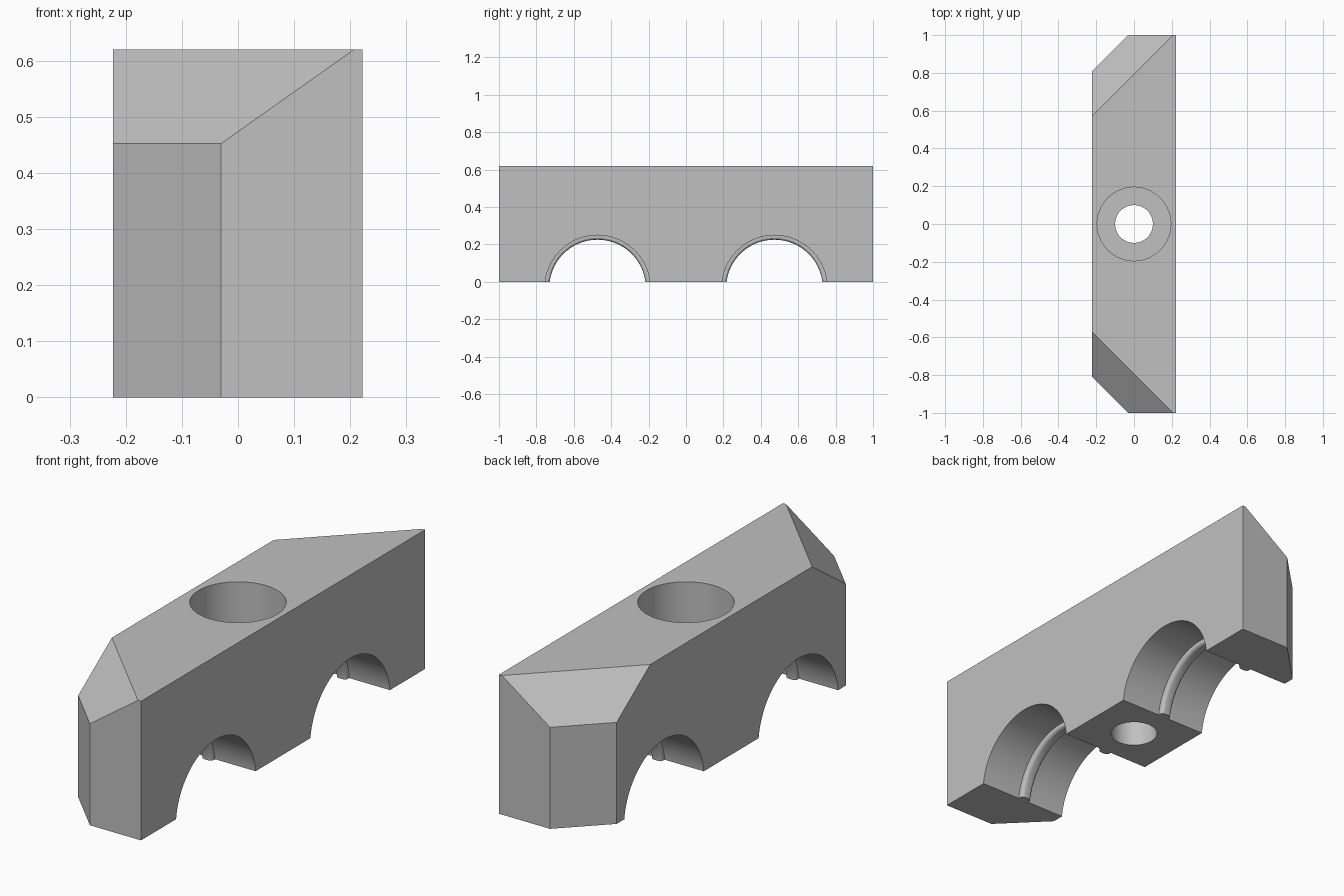
import bpy, bmesh, math
from mathutils import Matrix, Vector

if "Cube" in bpy.data.objects:
    bpy.data.objects.remove(bpy.data.objects["Cube"], do_unlink=True)

LEFT, RIGHT, HEIGHT = -0.223, 0.222, 0.62

grey = bpy.data.materials.new("plain grey")
grey.use_nodes = True
grey.diffuse_color = (0.53, 0.53, 0.53, 1)
grey.node_tree.nodes["Principled BSDF"].inputs["Base Color"].default_value = (0.53, 0.53, 0.53, 1)


def add_object(name, bm):
    bmesh.ops.recalc_face_normals(bm, faces=bm.faces[:])
    mesh = bpy.data.meshes.new(name)
    bm.to_mesh(mesh)
    bm.free()
    mesh.materials.append(grey)
    obj = bpy.data.objects.new(name, mesh)
    bpy.context.collection.objects.link(obj)
    return obj


def lathe(name, profile, matrix, segments=80):
    """Closed solid turned about z from (height, radius) points."""
    bm = bmesh.new()
    rings = []
    for z, r in profile:
        angles = [math.tau * i / segments for i in range(segments)]
        rings.append([bm.verts.new((r * math.cos(a), r * math.sin(a), z)) for a in angles])
    for low, high in zip(rings, rings[1:]):
        for i in range(segments):
            j = (i + 1) % segments
            bm.faces.new((low[i], low[j], high[j], high[i]))
    bm.faces.new(rings[0])
    bm.faces.new(rings[-1])
    bm.transform(matrix)
    return add_object(name, bm)


# Block with two cut-off vertical corners
bm = bmesh.new()
outline = [(RIGHT, -1), (RIGHT, 1), (-0.03, 1), (LEFT, 0.807), (LEFT, -0.807), (-0.03, -1)]
base = bm.faces.new([bm.verts.new((x, y, 0)) for x, y in outline])
grown = bmesh.ops.extrude_face_region(bm, geom=[base])
top = [v for v in grown["geom"] if isinstance(v, bmesh.types.BMVert)]
bmesh.ops.translate(bm, verts=top, vec=(0, 0, HEIGHT))

# Sloping facets above the cut-off corners
for side in (-1, 1):
    cut = bmesh.ops.bisect_plane(
        bm, geom=bm.verts[:] + bm.edges[:] + bm.faces[:], dist=1e-5,
        plane_co=(0.207, side, HEIGHT),
        plane_no=Vector((-0.5, 0.5 * side, math.sqrt(0.5))), clear_outer=True)
    rim = [e for e in cut["geom_cut"] if isinstance(e, bmesh.types.BMEdge)]
    bmesh.ops.holes_fill(bm, edges=rim, sides=0)
block = add_object("clamp_block", bm)

# Bolt hole with a wide counterbore
cutters = [lathe("bolt_hole_cutter",
                 [(-0.1, 0.1), (0.3, 0.1), (0.3, 0.195), (0.8, 0.195)], Matrix())]

# Arched saddles; the groove in each cutter leaves a thin rib
half_rib = [(0.3, 0.282), (0.026, 0.282), (0.025, 0.267),
            (0.021, 0.262), (0.015, 0.259), (0.009, 0.258)]
saddle = [(-x, r) for x, r in half_rib] + half_rib[::-1]
for side in (-1, 1):
    place = Matrix.Translation((-0.004, 0.473 * side, -0.033)) @ Matrix.Rotation(math.pi / 2, 4, "Y")
    cutters.append(lathe("saddle_cutter", saddle, place))

# Carve the block, then discard the cutters
bpy.context.view_layer.objects.active = block
block.select_set(True)
for cutter in cutters:
    cutter.hide_render = True
    mod = block.modifiers.new("carve", "BOOLEAN")
    mod.operation = "DIFFERENCE"
    mod.solver = "EXACT"
    mod.object = cutter
    bpy.ops.object.modifier_apply(modifier=mod.name)
    bpy.data.objects.remove(cutter, do_unlink=True)
bpy.ops.object.shade_smooth_by_angle(angle=math.radians(15))
